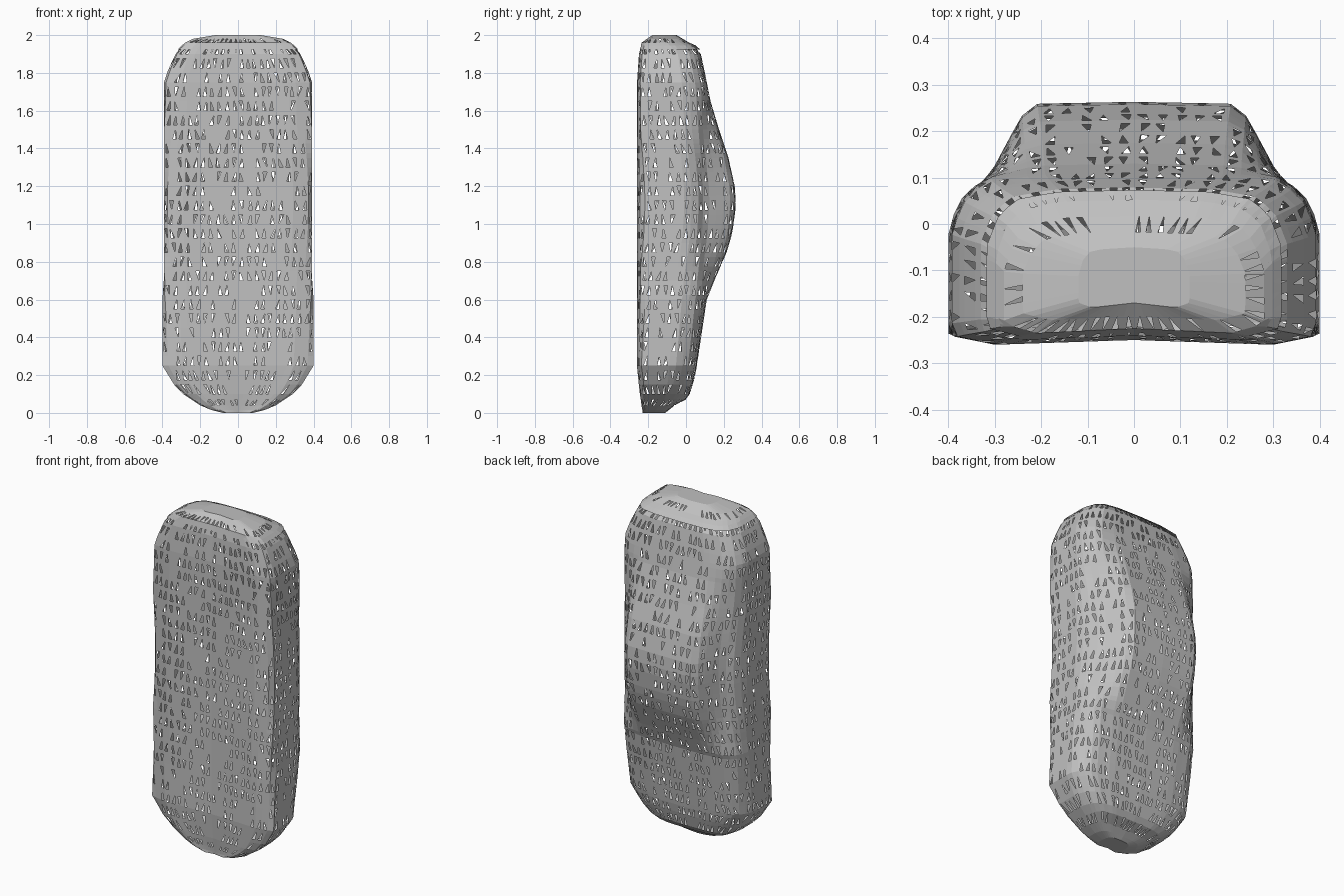
import bpy, bmesh, random
from mathutils import Vector

random.seed(4)
if "Cube" in bpy.data.objects:
    bpy.data.objects.remove(bpy.data.objects["Cube"], do_unlink=True)

grey = bpy.data.materials.new("mid grey")
grey.use_nodes = True
grey.diffuse_color = (.53, .53, .53, 1)
grey.node_tree.nodes["Principled BSDF"].inputs["Base Color"].default_value = (.53, .53, .53, 1)

# Outlines along the height: (z, value)
WIDTH = [(0, .08), (.015, .14), (.04, .2), (.08, .26), (.12, .32), (.25, .4), (.6, .4),
         (.7, .393), (1.76, .392), (1.85, .355), (1.93, .315), (1.96, .28), (1.98, .24), (2, .12)]
FRONT = [(0, -.23), (.1, -.245), (.25, -.26), (1.75, -.26), (1.9, -.25), (1.96, -.235), (2, -.18)]
BACK = [(0, -.11), (.04, -.06), (.06, -.01), (.1, .02), (.2, .05), (.4, .08), (.6, .11),
        (.7, .15), (.85, .215), (.95, .245), (1.1, .265), (1.2, .258), (1.35, .225),
        (1.5, .175), (1.65, .13), (1.8, .1), (1.94, .07), (1.95, .035), (1.97, 0), (2, -.05)]


def value_at(outline, z):
    for (z0, a), (z1, b) in zip(outline, outline[1:]):
        if z <= z1:
            return a + (b - a) * (z - z0) / (z1 - z0)
    return outline[-1][1]


def resample(points, count):
    """Evenly spaced points along a polyline."""
    lengths = [(b - a).length for a, b in zip(points, points[1:])]
    result = []
    for i in range(count + 1):
        d = sum(lengths) * i / count
        for a, b, l in zip(points, points[1:], lengths):
            if d <= l + 1e-6:
                result.append(a.lerp(b, min(1, d / l)))
                break
            d -= l
    return result


def section(z, count=28):
    """Closed ring: flat floor, upright sides, rounded shoulders, raised cabin."""
    w, f, b = (value_at(o, z) for o in (WIDTH, FRONT, BACK))
    h = min(b, .12)
    k = min(1, (h - f) / .25)
    half = [(0, f + .01), (.75 * w, f), (w, f + .02 * k), (w, h - .12 * k),
            (.92 * w, h - .055 * k), (.8 * w, h - .02 * k),
            (.62 * w, h - .01 * k + .85 * (b - h)), (.53 * w, b - .004), (0, b)]
    half = resample([Vector((x, y, z)) for x, y in half], count)
    return half + [Vector((-p.x, p.y, z)) for p in half[-2:0:-1]]


# Rows alternate between plain bands and perforated bands
rows = [(0, False), (.015, False), (.04, True), (.07, False)]
z = .1
while z < 1.9:
    rows += [(z, True), (z + .05, False)]
    z += .075
rows += [(1.925, True), (1.945, False), (1.96, True), (1.98, False), (2, False)]

bm = bmesh.new()
rings = [[bm.verts.new(p) for p in section(z)] for z, _ in rows]


def between(a, b, t):
    return bm.verts.new(a.co.lerp(b.co, t))


for lower, upper, (_, perforated) in zip(rings, rings[1:], rows):
    n = len(lower)
    for i in range(n):
        j = (i + 1) % n
        l0, l1, u0, u1 = lower[i], lower[j], upper[i], upper[j]
        if not perforated or random.random() < .25:
            bm.faces.new((l0, l1, u1, u0))
            continue
        # Two plates that leave a slim triangular gap, point up or down
        start = random.uniform(.1, .4)
        tip = random.uniform(.2, .8)
        if random.random() < .7:
            a, b, c = between(l0, l1, start), between(l0, l1, start + .5), between(u0, u1, tip)
            bm.faces.new((l0, a, c, u0))
            bm.faces.new((b, l1, u1, c))
        else:
            a, b, c = between(u0, u1, start), between(u0, u1, start + .5), between(l0, l1, tip)
            bm.faces.new((l0, c, a, u0))
            bm.faces.new((c, l1, u1, b))

# End caps
bm.faces.new(rings[0][::-1])
bm.faces.new(rings[-1])

mesh = bpy.data.meshes.new("body_shell")
bm.to_mesh(mesh)
bm.free()
mesh.materials.append(grey)
body = bpy.data.objects.new("body_shell", mesh)
bpy.context.collection.objects.link(body)
